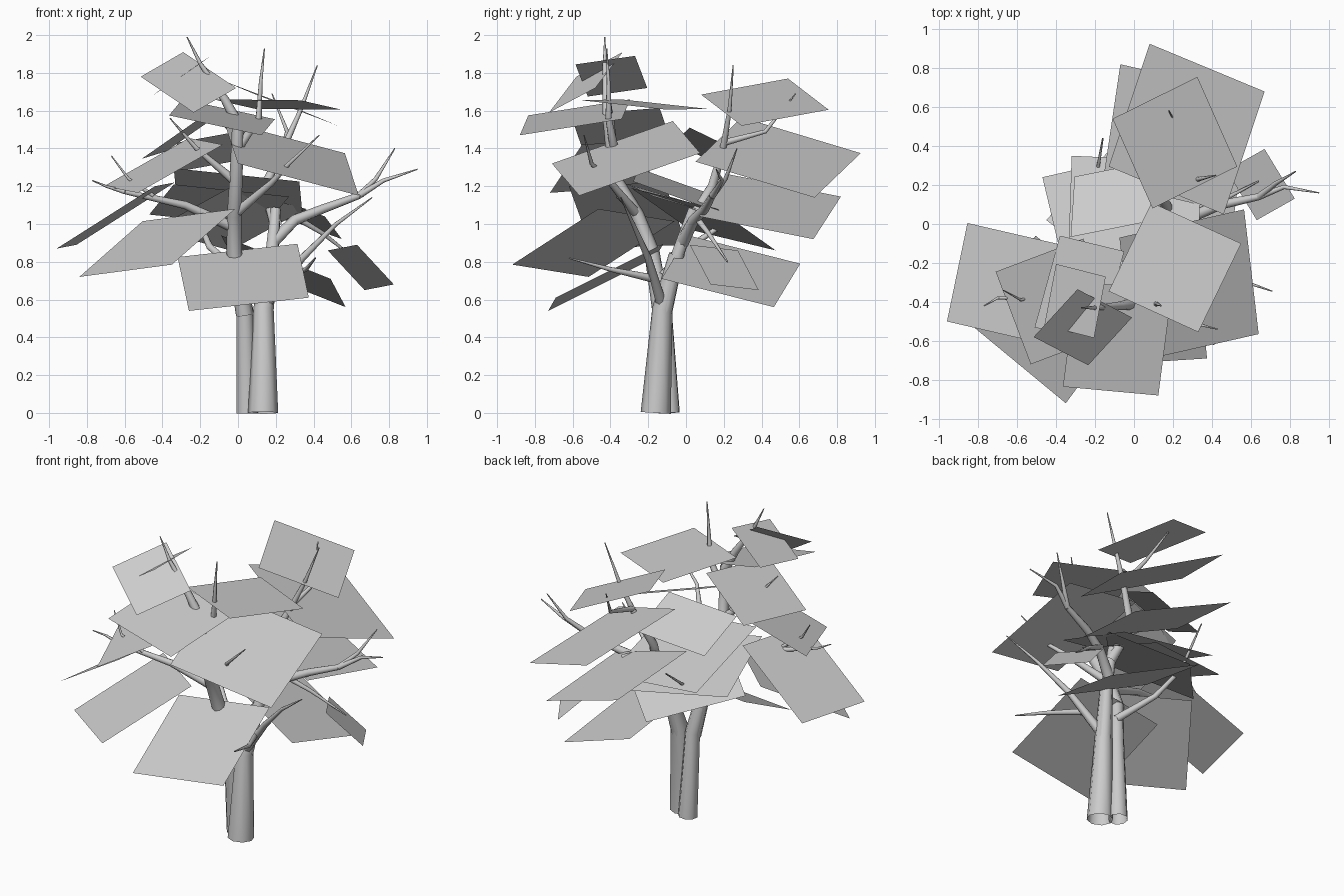
import bpy
from mathutils import Vector

cube = bpy.data.objects.get("Cube")
if cube:
    bpy.data.objects.remove(cube, do_unlink=True)

# One plain grey for the whole tree
grey = bpy.data.materials.new("plain_grey")
grey.use_nodes = True
grey.diffuse_color = (0.6, 0.6, 0.6, 1)
grey.node_tree.nodes["Principled BSDF"].inputs["Base Color"].default_value = grey.diffuse_color


def add_object(name, mesh):
    mesh.materials.clear()
    mesh.materials.append(grey)
    obj = bpy.data.objects.new(name, mesh)
    bpy.context.scene.collection.objects.link(obj)
    return obj


def branch(name, start_radius, end_radius, *points):
    """Tapered round tube along a path, open at the ends."""
    curve = bpy.data.curves.new(name + "_path", "CURVE")
    curve.dimensions = "3D"
    curve.bevel_depth = 1
    curve.bevel_resolution = 2
    spline = curve.splines.new("POLY")
    spline.points.add(len(points) - 1)
    path = [Vector(p) for p in points]
    lengths = [0]
    for a, b in zip(path, path[1:]):
        lengths.append(lengths[-1] + (b - a).length)
    for point, place, run in zip(spline.points, path, lengths):
        point.co = (*place, 1)
        point.radius = start_radius + (end_radius - start_radius) * run / lengths[-1]
    helper = bpy.data.objects.new(name + "_helper", curve)
    bpy.context.scene.collection.objects.link(helper)
    graph = bpy.context.evaluated_depsgraph_get()
    mesh = bpy.data.meshes.new_from_object(helper.evaluated_get(graph))
    mesh.name = name
    bpy.data.objects.remove(helper, do_unlink=True)
    obj = add_object(name, mesh)
    bpy.ops.object.select_all(action="DESELECT")
    obj.select_set(True)
    bpy.context.view_layer.objects.active = obj
    bpy.ops.object.shade_smooth_by_angle(angle=0.9)


def leaf_card(name, first, second, third):
    """Flat rectangle from three neighbouring corners, facing upward."""
    a, b, c = Vector(first), Vector(second), Vector(third)
    corners = [a, b, c, a + c - b]
    if (b - a).cross(c - b).z < 0:
        corners.reverse()
    mesh = bpy.data.meshes.new(name)
    mesh.from_pydata(corners, [], [(0, 1, 2, 3)])
    add_object(name, mesh)


# Twin trunks
branch("left_trunk", .06, .04, (.05, -.09, 0), (.035, -.12, .55), (-.01, -.17, .8))
branch("right_trunk", .08, .04, (.133, -.16, 0), (.135, -.125, .55), (.175, -.05, .84))

# Main limbs
branch("front_limb", .046, .03, (.035, -.13, .52), (-.02, -.18, .85),
       (-.02, -.26, 1.05), (-.01, -.38, 1.25), (0, -.41, 1.55))
branch("front_limb_tip", .03, .003, (0, -.41, 1.53), (-.07, -.42, 1.66),
       (-.2, -.43, 1.85), (-.27, -.43, 1.99))
branch("front_limb_upright_twig", .025, .003, (0, -.38, 1.4), (.11, -.41, 1.56),
       (.12, -.41, 1.75), (.14, -.42, 1.93))
branch("back_limb", .046, .028, (.135, -.12, .52), (.18, -.04, .85), (.2, .04, 1.08))
branch("back_limb_upper", .035, .003, (.2, .02, 1.0), (.14, .14, 1.2), (.25, .2, 1.42),
       (.33, .23, 1.6), (.42, .25, 1.84))

# Side branches and their twigs
branch("left_side_branch", .035, .018, (.18, -.02, .9), (.3, .04, 1.02),
       (.45, .1, 1.08), (.64, .14, 1.15))
branch("left_side_outer_twig", .018, .003, (.64, .14, 1.15), (.77, .19, 1.23), (.95, .16, 1.29))
branch("left_side_raised_twig", .018, .003, (.64, .14, 1.15), (.73, .21, 1.24), (.83, .27, 1.4))
branch("left_drooping_twig", .018, .004, (.3, .05, 1.04), (.45, .12, .95), (.64, .22, .8))
branch("left_front_branch", .03, .003, (.15, -.13, .58), (.34, -.2, .82),
       (.52, -.28, 1.0), (.71, -.345, 1.14))
branch("left_front_low_twig", .022, .004, (.24, -.17, .71), (.36, -.4, .76), (.41, -.62, .82))
branch("right_side_branch", .03, .012, (-.02, -.22, .98), (-.28, -.3, 1.1), (-.6, -.38, 1.17))
branch("right_side_outer_twig", .012, .003, (-.6, -.38, 1.17), (-.7, -.38, 1.2), (-.77, -.42, 1.23))
branch("right_side_raised_twig", .012, .003, (-.45, -.35, 1.15), (-.58, -.39, 1.24), (-.67, -.34, 1.36))
branch("right_upper_branch", .025, .003, (-.01, -.36, 1.22), (-.22, -.4, 1.4), (-.36, -.45, 1.56))
branch("front_left_branch", .028, .003, (-.02, -.26, 1.05), (.18, -.4, 1.22),
       (.27, -.5, 1.32), (.43, -.54, 1.47))
branch("low_back_branch", .026, .004, (.03, -.13, .72), (-.15, .02, .88),
       (-.2, .2, 1.0), (-.16, .44, 1.2))
branch("back_upper_twig", .018, .003, (.25, .2, 1.43), (.26, .42, 1.49), (.18, .58, 1.69))

# Leaf cards, top layer
leaf_card("top_front_steep_leaf_card", (-.29, -.335, 1.91), (-.01, -.48, 1.72), (-.235, -.725, 1.59))
leaf_card("top_small_tilted_leaf_card", (-.145, -.27, 1.89), (-.205, -.585, 1.845), (-.46, -.52, 1.675))
leaf_card("top_front_wide_leaf_card", (-.365, -.835, 1.575), (.125, -.88, 1.47), (.195, -.34, 1.555))
leaf_card("top_middle_level_leaf_card", (.55, -.1, 1.605), (.33, -.555, 1.655), (-.13, -.345, 1.66))
leaf_card("top_back_leaf_card", (.325, .755, 1.605), (.53, .295, 1.52), (.095, .08, 1.685))

# Leaf cards, upper middle layer
leaf_card("upper_back_large_leaf_card", (.08, .925, 1.375), (.67, .68, 1.14), (.46, .05, 1.33))
leaf_card("upper_left_large_leaf_card", (.565, .075, 1.375), (.64, -.565, 1.15), (0, -.71, 1.32))
leaf_card("upper_right_leaf_card", (-.71, -.245, 1.2), (-.53, -.72, 1.165), (-.08, -.55, 1.42))
leaf_card("upper_right_inner_leaf_card", (-.51, -.53, 1.345), (-.38, -.06, 1.385), (-.05, -.14, 1.615))
leaf_card("upper_centre_back_leaf_card", (-.305, .243, 1.28), (.13, .33, 1.36), (.11, .02, 1.51))

# Leaf cards, lower middle layer
leaf_card("middle_back_leaf_card", (-.07, .82, 1.145), (.55, .675, .92), (.46, .07, 1.04))
leaf_card("middle_centre_leaf_card", (-.34, -.25, 1.295), (.325, -.28, 1.225), (.345, .32, 1.01))
leaf_card("middle_far_right_leaf_card", (-.855, .005, .89), (-.96, -.5, .87), (-.44, -.62, 1.2))
leaf_card("middle_right_back_leaf_card", (.14, .38, .985), (-.47, .24, 1.05), (-.34, -.31, 1.21))
leaf_card("middle_right_low_leaf_card", (-.45, .02, .97), (-.04, .475, .86), (.36, .165, 1.08))

# Leaf cards, bottom layer
leaf_card("low_front_right_leaf_card", (-.84, -.515, .72), (-.35, -.92, .785), (-.015, -.465, 1.08))
leaf_card("low_front_leaf_card", (-.26, -.73, .54), (.375, -.69, .61), (.315, -.12, .895))
leaf_card("low_back_left_leaf_card", (.57, .465, .56), (-.01, .605, .79), (-.09, .01, .94))
leaf_card("low_left_small_leaf_card", (.67, .385, .65), (.825, .13, .68), (.63, .02, .89))
